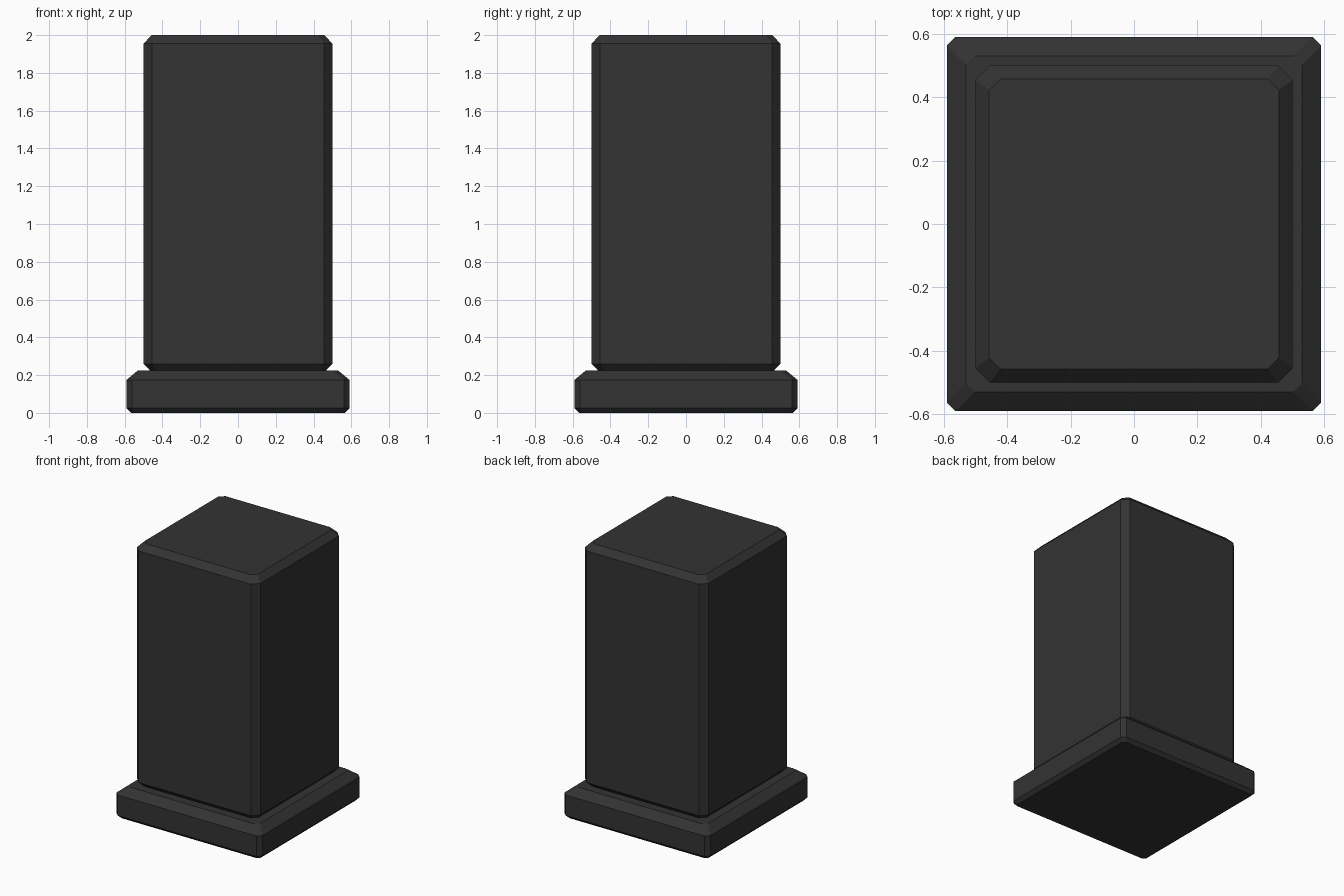
import bpy, bmesh

if "Cube" in bpy.data.objects:
    bpy.data.objects.remove(bpy.data.objects["Cube"])

mat = bpy.data.materials.new("charcoal")
mat.diffuse_color = (0.033, 0.033, 0.033, 1)
mat.use_nodes = True
mat.node_tree.nodes["Principled BSDF"].inputs["Base Color"].default_value = mat.diffuse_color


def stacked_block(name, rings):
    """Closed block from corner-cut square rings: (height, half width, corner cut)."""
    bm = bmesh.new()
    loops = []
    for z, h, c in rings:
        k = h - c
        pts = [(h, -k), (h, k), (k, h), (-k, h), (-h, k), (-h, -k), (-k, -h), (k, -h)]
        loops.append([bm.verts.new((x, y, z)) for x, y in pts])
    for a, b in zip(loops, loops[1:]):
        for i in range(8):
            j = (i + 1) % 8
            bm.faces.new((a[i], a[j], b[j], b[i]))
    bm.faces.new(loops[0][::-1])
    bm.faces.new(loops[-1])
    bmesh.ops.recalc_face_normals(bm, faces=bm.faces)
    mesh = bpy.data.meshes.new(name)
    bm.to_mesh(mesh)
    bm.free()
    mesh.materials.append(mat)
    obj = bpy.data.objects.new(name, mesh)
    bpy.context.collection.objects.link(obj)
    return obj


# Wide plinth with a broad bevel on top and a narrow one underneath
stacked_block("plinth", [(0, 0.566, 0.02), (0.025, 0.59, 0.028),
                         (0.175, 0.59, 0.028), (0.225, 0.53, 0.028)])

# Tall pillar, bevelled all round, its foot sunk slightly into the plinth
stacked_block("pillar", [(0.215, 0.457, 0.035), (0.26, 0.5, 0.046),
                         (1.955, 0.5, 0.046), (2.0, 0.457, 0.035)])
